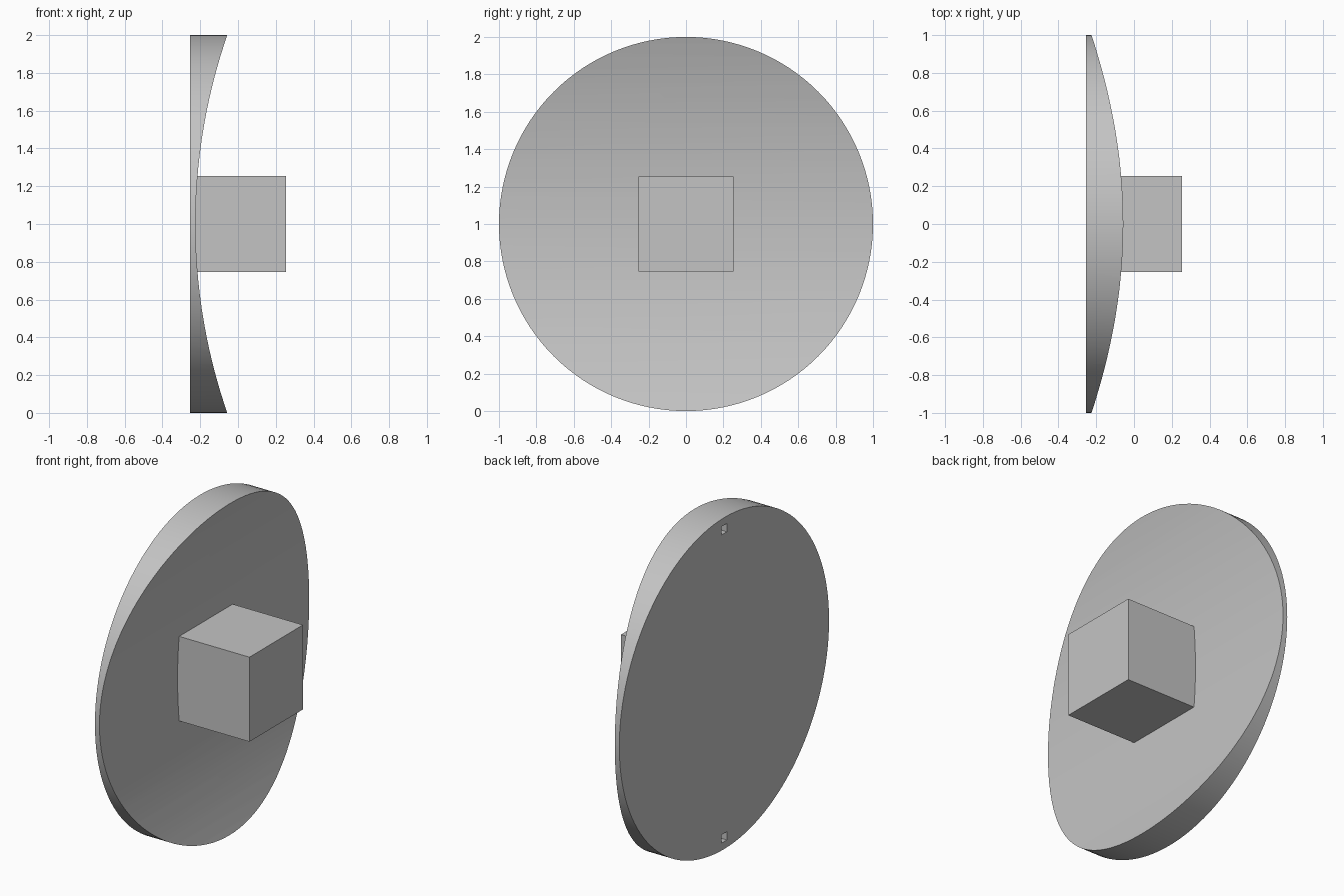
import bpy
from math import pi, radians

cube = bpy.data.objects.get("Cube")
if cube:
    bpy.data.objects.remove(cube, do_unlink=True)

BACK, FRONT_MID, FRONT_RIM = -0.255, -0.225, -0.057   # disc x positions
HALF = 0.255                                          # half side of the block

grey = bpy.data.materials.new("grey")
grey.use_nodes = True
grey.diffuse_color = (0.55, 0.55, 0.55, 1)
grey.node_tree.nodes["Principled BSDF"].inputs["Base Color"].default_value = grey.diffuse_color


def finish(name):
    ob = bpy.context.object
    ob.name = name
    bpy.ops.object.transform_apply(location=True, rotation=True, scale=True)
    ob.data.materials.append(grey)
    return ob


def box(name, lo, hi):
    centre = [(a + b) / 2 for a, b in zip(lo, hi)]
    bpy.ops.mesh.primitive_cube_add(size=1, location=centre)
    bpy.context.object.scale = [b - a for a, b in zip(lo, hi)]
    return finish(name)


def cylinder(name, radius, depth, centre, rotation, sides):
    bpy.ops.mesh.primitive_cylinder_add(vertices=sides, radius=radius, depth=depth,
                                        location=centre, rotation=rotation)
    return finish(name)


def cut(target, cutter):
    mod = target.modifiers.new("cut", 'BOOLEAN')
    mod.operation, mod.solver, mod.object = 'DIFFERENCE', 'EXACT', cutter
    bpy.context.view_layer.objects.active = target
    bpy.ops.object.modifier_apply(modifier=mod.name)
    bpy.data.objects.remove(cutter, do_unlink=True)


# Round disc facing +x
disc = cylinder("disc", 1, 0.4, (BACK + 0.2, 0, 1), (0, pi / 2, 0), 128)

# Hollow the front with a wide cylinder lying along y
sag = FRONT_RIM - FRONT_MID
radius = (1 + sag * sag) / (2 * sag)
cut(disc, cylinder("hollow_cutter", radius, 3, (FRONT_MID + radius, 0, 1), (pi / 2, 0, 0), 256))

# Small square pockets in the back, near the top and bottom
for z in (0.07, 1.93):
    cut(disc, box("pocket_cutter", (BACK - 0.05, -0.025, z - 0.025),
                  (BACK + 0.05, 0.025, z + 0.025)))

bpy.ops.object.select_all(action='DESELECT')
disc.select_set(True)
bpy.context.view_layer.objects.active = disc
bpy.ops.object.shade_smooth_by_angle(angle=radians(30))

# Square block standing out of the hollow
box("block", (FRONT_MID - 0.01, -HALF, 1 - HALF), (HALF, HALF, 1 + HALF))
